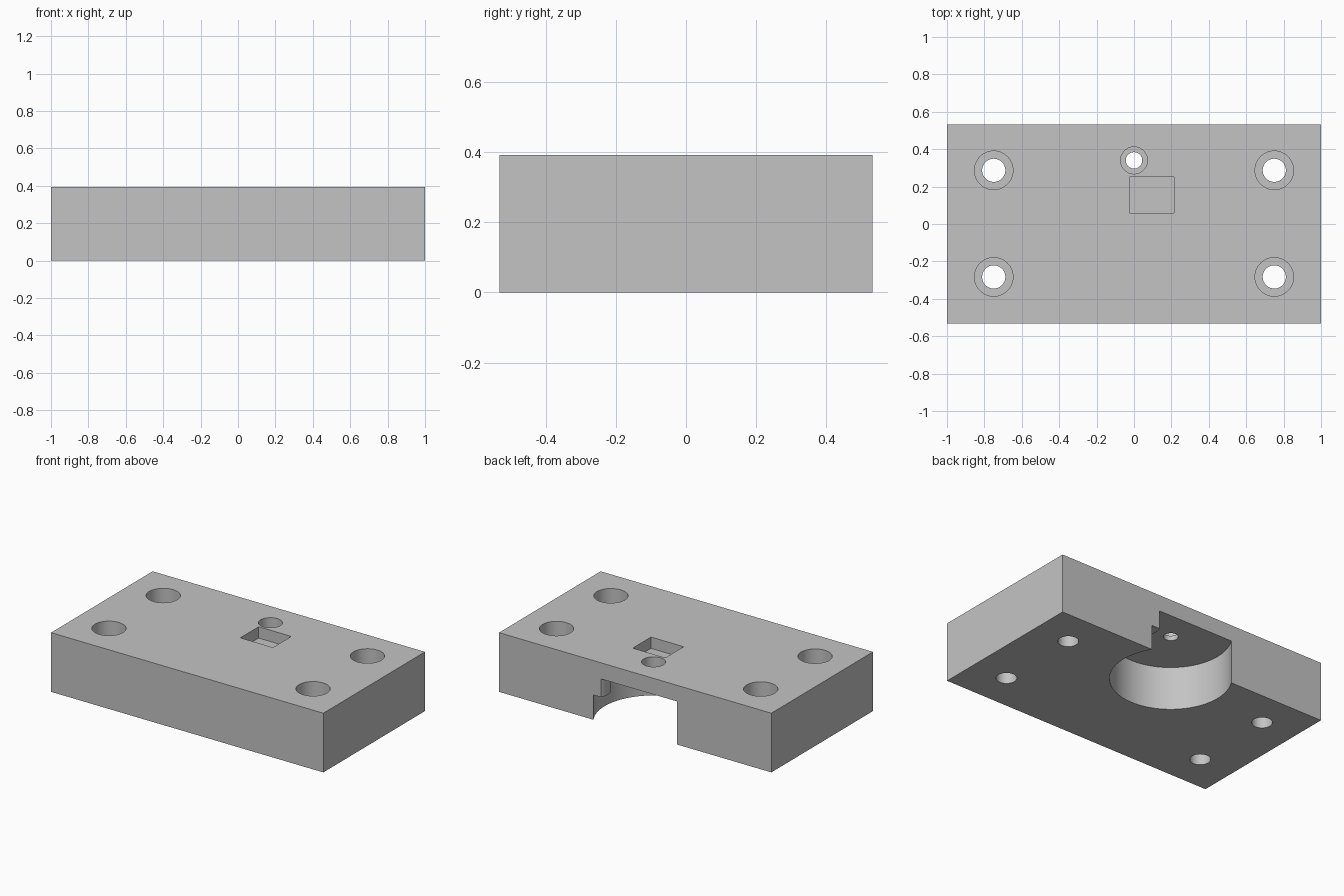
import bpy
import bmesh
from mathutils import Matrix, Vector

cube = bpy.data.objects.get("Cube")
if cube:
    bpy.data.objects.remove(cube, do_unlink=True)

LENGTH, DEPTH, HEIGHT = 2.0, 1.066, 0.393
BORE_Y = 0.338          # shared axis of the cavity and the centre hole
CAVITY_TOP = 0.286
POCKET_FLOOR = 0.318
SEAT_Z = 0.25           # floor of the corner counterbores
OVER = 0.05             # cutter overshoot past open faces

grey = bpy.data.materials.new("plain_grey")
grey.use_nodes = True
grey.diffuse_color = (0.55, 0.55, 0.55, 1)
grey.node_tree.nodes["Principled BSDF"].inputs["Base Color"].default_value = grey.diffuse_color


def finish(name, bm):
    mesh = bpy.data.meshes.new(name)
    bm.to_mesh(mesh)
    bm.free()
    mesh.materials.append(grey)
    obj = bpy.data.objects.new(name, mesh)
    bpy.context.collection.objects.link(obj)
    return obj


def box(name, x0, x1, y0, y1, z0, z1):
    bm = bmesh.new()
    centre = Vector(((x0 + x1) / 2, (y0 + y1) / 2, (z0 + z1) / 2))
    size = Matrix.Diagonal((x1 - x0, y1 - y0, z1 - z0, 1))
    bmesh.ops.create_cube(bm, size=1, matrix=Matrix.Translation(centre) @ size)
    return finish(name, bm)


def cylinder(name, x, y, radius, z0, z1, segments=64):
    bm = bmesh.new()
    bmesh.ops.create_cone(bm, cap_ends=True, segments=segments, radius1=radius,
                          radius2=radius, depth=z1 - z0,
                          matrix=Matrix.Translation((x, y, (z0 + z1) / 2)))
    return finish(name, bm)


def cut(target, cutter):
    mod = target.modifiers.new("cut", "BOOLEAN")
    mod.operation, mod.solver, mod.object = "DIFFERENCE", "EXACT", cutter
    bpy.context.view_layer.objects.active = target
    bpy.ops.object.modifier_apply(modifier=mod.name)
    bpy.data.objects.remove(cutter, do_unlink=True)


def counterbored_hole(target, x, y, hole_radius, seat_radius, seat_z):
    cut(target, cylinder("hole_cutter", x, y, hole_radius, -OVER, HEIGHT + OVER))
    cut(target, cylinder("seat_cutter", x, y, seat_radius, seat_z, HEIGHT + OVER))


# Main block
block = box("mounting_block", -LENGTH / 2, LENGTH / 2, -DEPTH / 2, DEPTH / 2, 0, HEIGHT)

# Round cavity open to the underside and back, keeping a small hanging lug
cavity = cylinder("cavity_cutter", 0, BORE_Y, 0.363, -OVER, CAVITY_TOP, 96)
cut(cavity, cylinder("lug_shape", 0.337, 0.483, 0.1, 0.165, HEIGHT, 48))
cut(block, cavity)

# Corner screw holes and the centre hole
for x in (-0.75, 0.75):
    for y in (-0.283, 0.287):
        counterbored_hole(block, x, y, 0.062, 0.103, SEAT_Z)
counterbored_hole(block, 0, BORE_Y + 0.002, 0.044, 0.072, POCKET_FLOOR)

# Shallow rectangular pocket on top
cut(block, box("pocket_cutter", -0.025, 0.215, 0.06, 0.252, POCKET_FLOOR, HEIGHT + OVER))

# Smooth bores, sharp block edges
bpy.ops.object.select_all(action="DESELECT")
block.select_set(True)
bpy.context.view_layer.objects.active = block
bpy.ops.object.shade_smooth_by_angle(angle=0.5)
